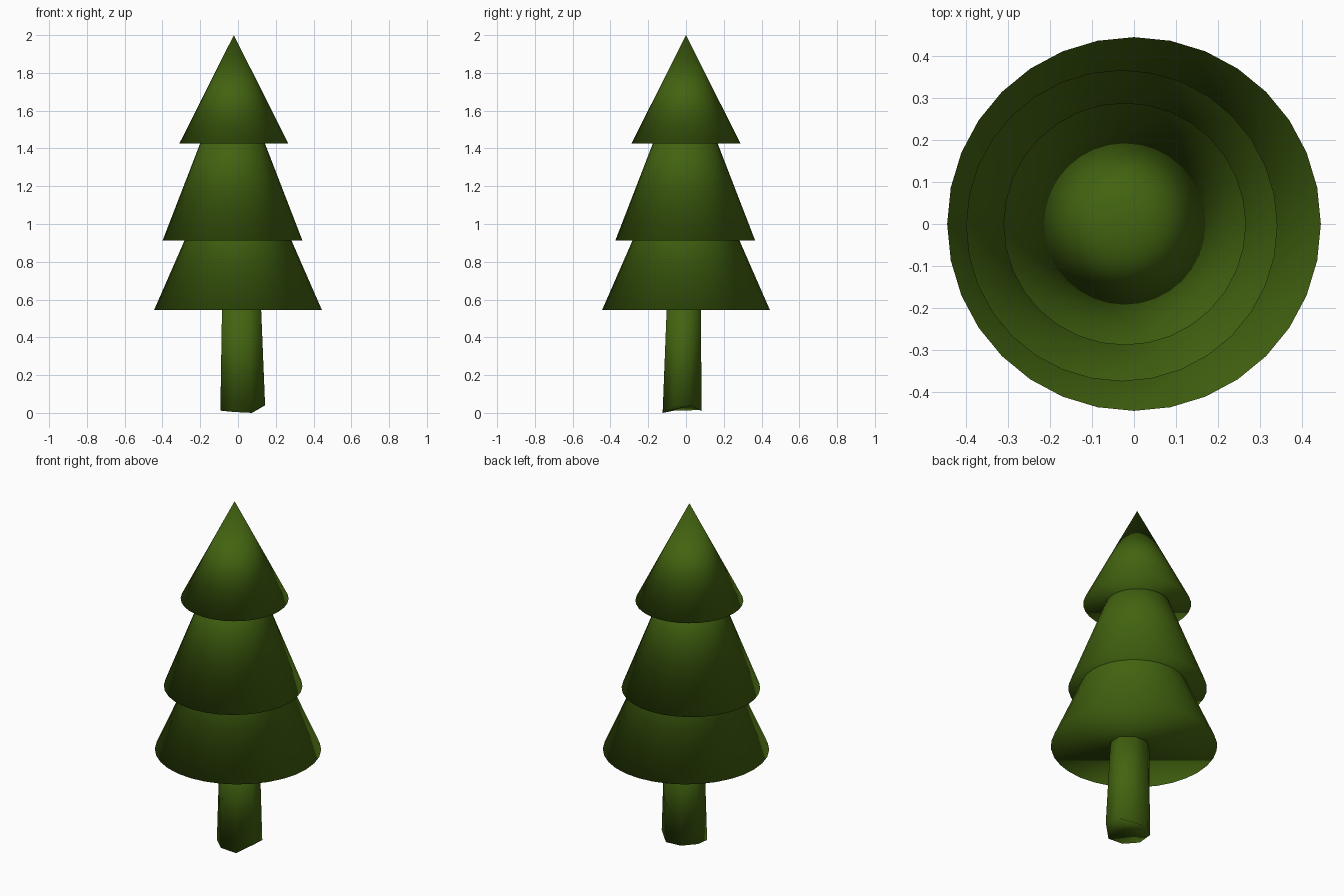
import bpy
import bmesh
import math

cube = bpy.data.objects.get("Cube")
if cube:
    bpy.data.objects.remove(cube)

# Single colour for the whole tree
green = bpy.data.materials.new("pine_green")
green.use_nodes = True
colour = (0.055, 0.125, 0.005, 1)
green.diffuse_color = colour
bsdf = next(n for n in green.node_tree.nodes if n.type == "BSDF_PRINCIPLED")
bsdf.inputs["Base Color"].default_value = colour


def finish(name, bm):
    """Turn a closed bmesh into a fully smooth, coloured object."""
    bmesh.ops.recalc_face_normals(bm, faces=bm.faces[:])
    for face in bm.faces:
        face.smooth = True
    mesh = bpy.data.meshes.new(name)
    bm.to_mesh(mesh)
    bm.free()
    mesh.materials.append(green)
    obj = bpy.data.objects.new(name, mesh)
    bpy.context.collection.objects.link(obj)
    return obj


def foliage(name, x, y, radius, bottom, top):
    """Closed cone with one apex and a flat underside."""
    bm = bmesh.new()
    bmesh.ops.create_circle(bm, cap_ends=True, segments=32, radius=radius)
    rim = bm.edges[:]
    apex = bm.verts.new((0, 0, top - bottom))
    for edge in rim:
        bm.faces.new((*edge.verts, apex))
    obj = finish(name, bm)
    obj.location = (x, y, bottom)


# Three overlapping tiers
foliage("lower_foliage", 0, 0, 0.444, 0.545, 1.56)
foliage("middle_foliage", -0.029, -0.004, 0.37, 0.913, 1.87)
foliage("upper_foliage", -0.022, 0, 0.288, 1.427, 2.0)

# Eight-sided trunk, slightly tapered, with an uneven foot
foot_heights = [0.04, 0.01, 0.015, 0.02, 0.012, 0.005, 0, 0.045]
bm = bmesh.new()
foot, head = [], []
for i, z in enumerate(foot_heights):
    a = math.radians(22.5 + 45 * i)
    c, s = math.cos(a), math.sin(a)
    foot.append(bm.verts.new((0.025 + 0.128 * c, -0.021 + 0.111 * s, z)))
    head.append(bm.verts.new((0.018 + 0.11 * c, -0.01 + 0.097 * s, 0.62)))
for i in range(8):
    j = (i + 1) % 8
    bm.faces.new((foot[i], foot[j], head[j], head[i]))
bm.faces.new(foot[::-1])
bm.faces.new(head)
finish("trunk", bm)
